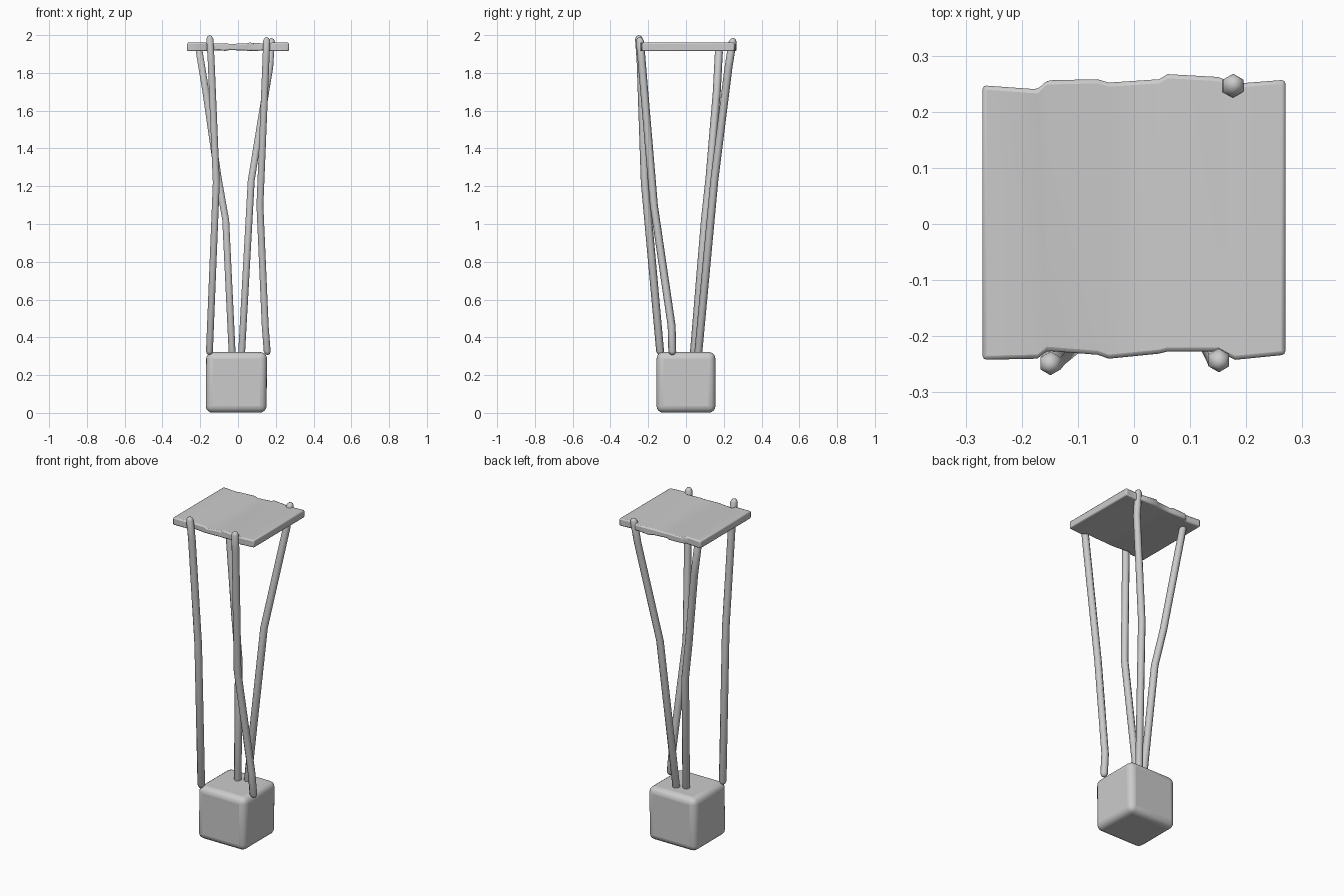
import bpy, bmesh, math
from mathutils import Vector

if "Cube" in bpy.data.objects:
    bpy.data.objects.remove(bpy.data.objects["Cube"])


def finish(bm, name, bevel=0.0, segments=2, angle=40):
    bmesh.ops.recalc_face_normals(bm, faces=bm.faces)
    me = bpy.data.meshes.new(name)
    bm.to_mesh(me)
    bm.free()
    ob = bpy.data.objects.new(name, me)
    bpy.context.collection.objects.link(ob)
    if bevel:
        m = ob.modifiers.new("Bevel", 'BEVEL')
        m.width = bevel
        m.segments = segments
        m.limit_method = 'ANGLE'
        m.angle_limit = math.radians(40)
    bpy.ops.object.select_all(action='DESELECT')
    ob.select_set(True)
    bpy.context.view_layer.objects.active = ob
    bpy.ops.object.shade_smooth_by_angle(angle=math.radians(angle))
    return ob


def pole(name, pts, r=0.021, sides=6):
    """Bent hexagonal pole with rounded ends, listed from top to bottom."""
    pts = [Vector(p) for p in pts]
    d0 = (pts[1] - pts[0]).normalized()
    d1 = (pts[-1] - pts[-2]).normalized()
    path = [(pts[0] + d0 * 0.006, r * 0.65), (pts[0] + d0 * 0.02, r)]
    path += [(p, r) for p in pts[1:-1]]
    path += [(pts[-1] - d1 * 0.02, r), (pts[-1] - d1 * 0.006, r * 0.65)]
    bm = bmesh.new()
    rings = []
    for p, rad in path:
        rings.append([bm.verts.new(p + Vector((math.sin(a) * rad, math.cos(a) * rad, 0)))
                      for a in (2 * math.pi * k / sides for k in range(sides))])
    tips = [bm.verts.new(pts[0]), bm.verts.new(pts[-1])]
    for k in range(sides):
        j = (k + 1) % sides
        for a, b in zip(rings, rings[1:]):
            bm.faces.new((a[k], a[j], b[j], b[k]))
        bm.faces.new((tips[0], rings[0][j], rings[0][k]))
        bm.faces.new((tips[1], rings[-1][k], rings[-1][j]))
    return finish(bm, name, angle=65)


# Base block with soft edges
bm = bmesh.new()
bmesh.ops.create_cube(bm, size=1)
for v in bm.verts:
    v.co = Vector((-0.007 + v.co.x * 0.322, v.co.y * 0.312, 0.163 + v.co.z * 0.318))
    if v.co.z < 0.1:
        v.co.x -= 0.003
        v.co.z -= 0.003
finish(bm, "base_block", 0.036, 4, 50)

# Top board of uneven planks: x, front y, back y, top z, bottom z
stations = [
    (-0.270, -0.242, 0.247, 1.960, 1.915),
    (-0.172, -0.240, 0.240, 1.960, 1.915),
    (-0.155, -0.226, 0.256, 1.955, 1.919),
    (-0.065, -0.233, 0.258, 1.957, 1.917),
    (-0.045, -0.240, 0.252, 1.953, 1.921),
    (0.045, -0.231, 0.258, 1.956, 1.918),
    (0.060, -0.227, 0.267, 1.960, 1.915),
    (0.150, -0.227, 0.262, 1.955, 1.919),
    (0.180, -0.242, 0.250, 1.960, 1.915),
    (0.270, -0.233, 0.257, 1.960, 1.915),
]
bm = bmesh.new()
rows = [[bm.verts.new(c) for c in ((x, f, b), (x, k, b), (x, k, t), (x, f, t))]
        for x, f, k, t, b in stations]
for a, b in zip(rows, rows[1:]):
    for i in range(4):
        j = (i + 1) % 4
        bm.faces.new((a[i], a[j], b[j], b[i]))
bm.faces.new(rows[0])
bm.faces.new(rows[-1])
finish(bm, "top_board", 0.007)

# Four bent poles
pole("front_left_pole", [(-0.150, -0.250, 2.0), (-0.142, -0.240, 1.86),
                         (-0.115, -0.218, 1.22), (-0.152, -0.135, 0.305)])
pole("front_right_pole", [(0.152, -0.245, 1.99), (0.148, -0.235, 1.87),
                          (0.116, -0.170, 1.10), (0.144, -0.076, 0.46), (0.156, -0.072, 0.305)])
pole("back_left_pole", [(-0.208, 0.175, 1.93), (-0.170, 0.163, 1.70),
                        (-0.106, 0.125, 1.25), (-0.065, 0.100, 1.02), (-0.030, 0.040, 0.295)])
pole("back_right_pole", [(0.178, 0.250, 1.985), (0.168, 0.225, 1.83),
                         (0.070, 0.150, 1.23), (0.018, 0.063, 0.295)])
